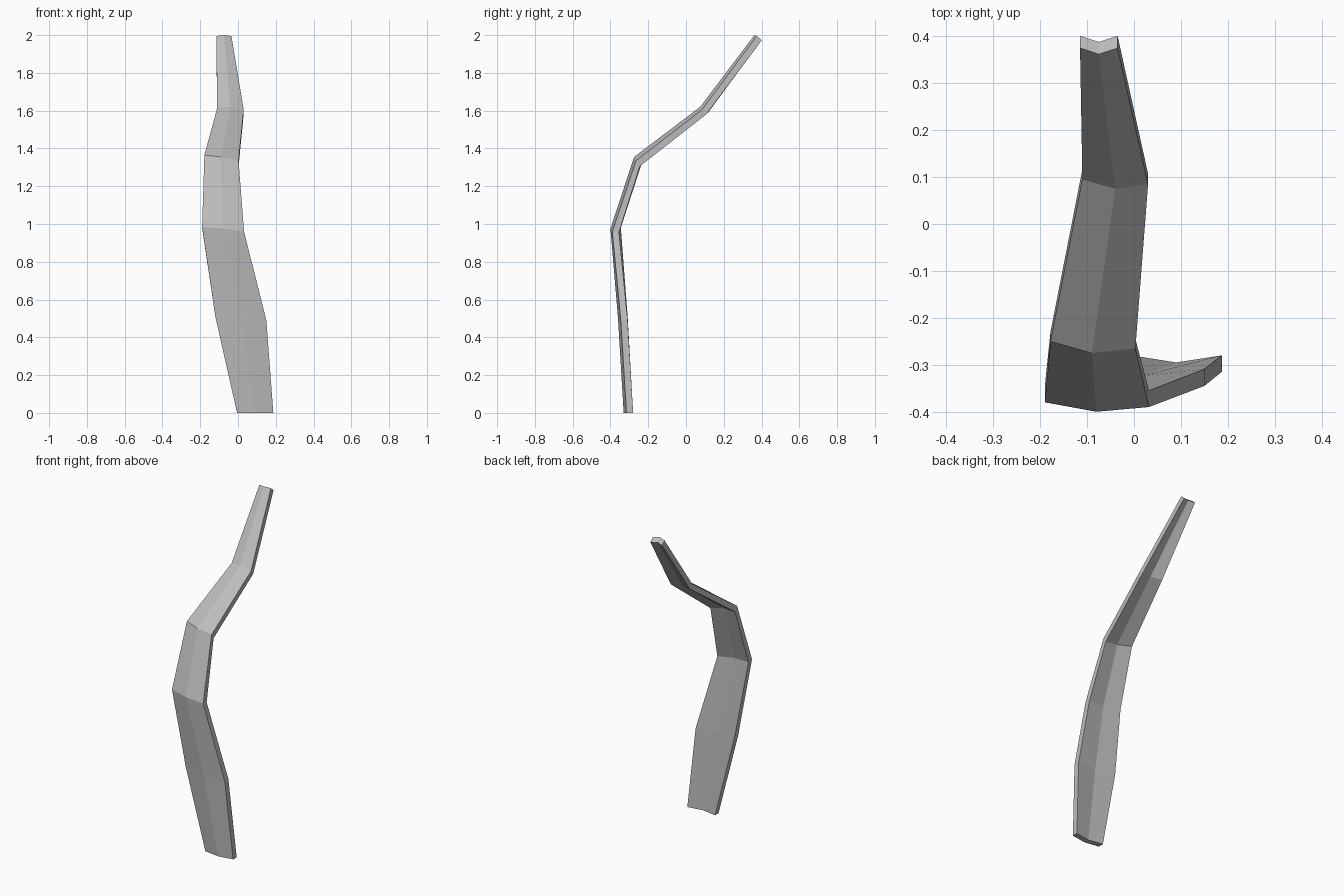
import bpy
import bmesh
from mathutils import Vector

cube = bpy.data.objects.get("Cube")
if cube:
    bpy.data.objects.remove(cube, do_unlink=True)

grey = bpy.data.materials.new("plain grey")
grey.use_nodes = True
colour = (0.5, 0.5, 0.5, 1)
grey.diffuse_color = colour
grey.node_tree.nodes["Principled BSDF"].inputs["Base Color"].default_value = colour

# Front rim of each section (right, ridge, left), then the offset to its back
SECTIONS = [
    ((-0.005, -0.315, 0), (0.09, -0.33, 0), (0.187, -0.315, 0), (0, 0.035, 0)),
    ((-0.12, -0.345, 0.51), (0.015, -0.36, 0.5), (0.15, -0.345, 0.49), (0, 0.036, 0)),
    ((-0.19, -0.38, 0.985), (-0.08, -0.4, 0.975), (0.032, -0.39, 0.96), (0, 0.035, -0.005)),
    ((-0.178, -0.25, 1.365), (-0.09, -0.275, 1.355), (0.003, -0.265, 1.335), (0, 0.02, -0.03)),
    ((-0.11, 0.095, 1.615), (-0.04, 0.075, 1.62), (0.03, 0.085, 1.605), (0, 0.022, -0.025)),
    ((-0.115, 0.375, 1.995), (-0.075, 0.362, 2), (-0.035, 0.375, 1.995), (0, 0.026, -0.022)),
]


def loft(name, sections, material):
    """Skin the closed rings of consecutive sections and cap both ends."""
    bm = bmesh.new()
    rings = []
    for *rim, offset in sections:
        front = [Vector(p) for p in rim]
        back = [p + Vector(offset) for p in reversed(front)]
        rings.append([bm.verts.new(p) for p in front + back])
    for low, high in zip(rings, rings[1:]):
        for i in range(len(low)):
            j = (i + 1) % len(low)
            bm.faces.new((low[i], low[j], high[j], high[i]))
    # End caps follow the ridge as two quads each
    for ring in (rings[0], rings[-1]):
        a, b, c, d, e, f = ring
        bm.faces.new((a, b, e, f))
        bm.faces.new((b, c, d, e))
    bmesh.ops.recalc_face_normals(bm, faces=bm.faces)
    mesh = bpy.data.meshes.new(name)
    bm.to_mesh(mesh)
    bm.free()
    mesh.materials.append(material)
    obj = bpy.data.objects.new(name, mesh)
    bpy.context.collection.objects.link(obj)
    return obj


# Bent, ridged strip tapering to its top
loft("bent_strip", SECTIONS, grey)
